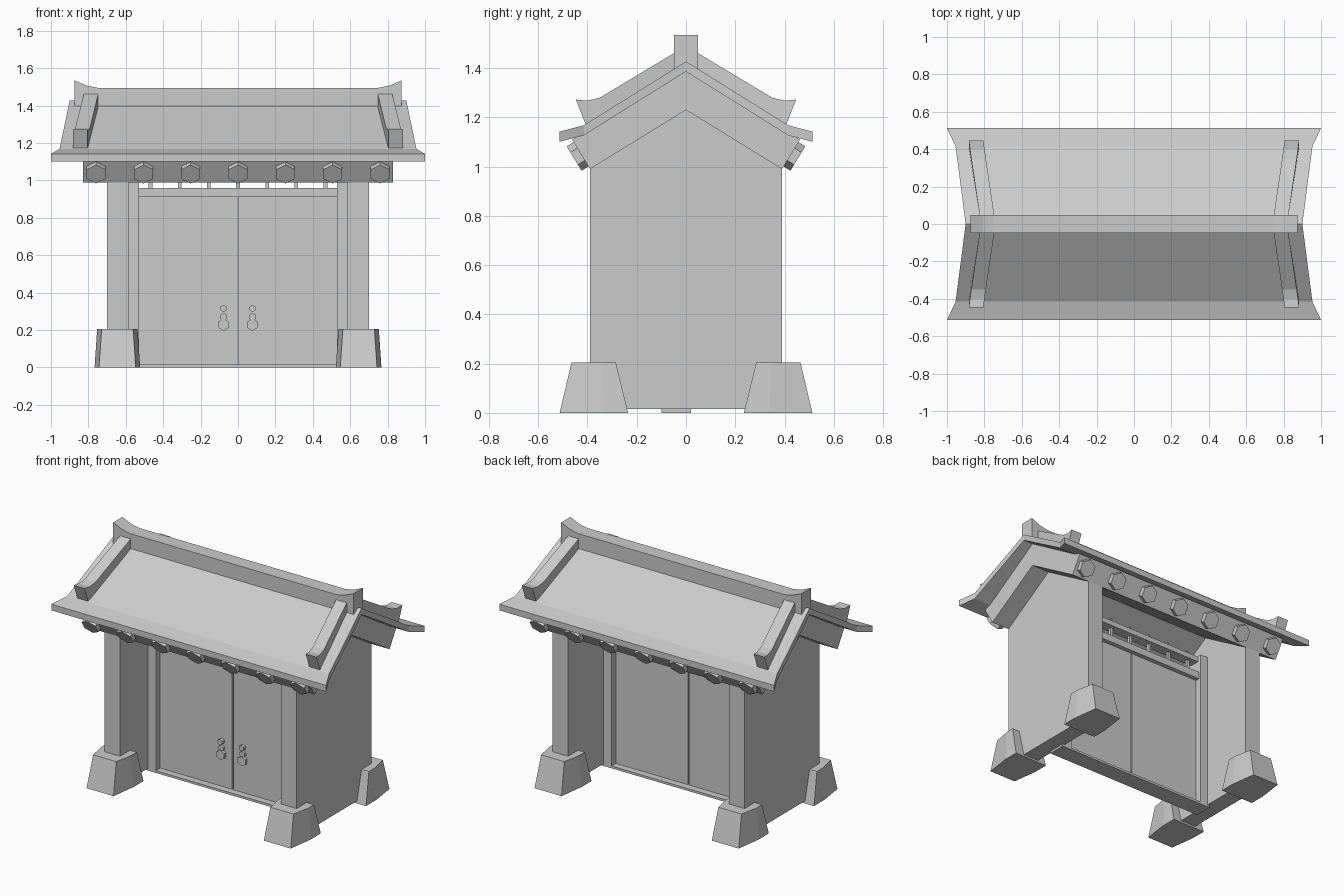
import bpy, bmesh, math

if "Cube" in bpy.data.objects:
    bpy.data.objects.remove(bpy.data.objects["Cube"])

stone = bpy.data.materials.new("plain_grey")
stone.diffuse_color = (0.6, 0.6, 0.6, 1)
stone.use_nodes = True
stone.node_tree.nodes["Principled BSDF"].inputs["Base Color"].default_value = stone.diffuse_color


def loft(name, rings):
    """Skin a closed solid through rings of equal point count."""
    bm = bmesh.new()
    rows = [[bm.verts.new(p) for p in r] for r in rings]
    n = len(rows[0])
    for a, b in zip(rows, rows[1:]):
        for i in range(n):
            j = (i + 1) % n
            bm.faces.new((a[i], a[j], b[j], b[i]))
    bm.faces.new(rows[0])
    bm.faces.new(rows[-1])
    bmesh.ops.recalc_face_normals(bm, faces=bm.faces)
    me = bpy.data.meshes.new(name)
    bm.to_mesh(me)
    bm.free()
    me.materials.append(stone)
    ob = bpy.data.objects.new(name, me)
    bpy.context.collection.objects.link(ob)
    return ob


def box(name, x0, x1, y0, y1, z0, z1):
    return loft(name, [[(x0, y0, z), (x1, y0, z), (x1, y1, z), (x0, y1, z)]
                       for z in (z0, z1)])


def extrude_x(name, profile, x0, x1):
    return loft(name, [[(x, y, z) for y, z in profile] for x in (x0, x1)])


def hexagon(name, center, axis, up, r, depth):
    """Six-sided bar: starts at center, runs along axis (y, z)."""
    cx, cy, cz = center
    rings = []
    for d in (0, depth):
        ring = []
        for k in range(6):
            a = math.radians(60 * k)
            u, v = r * math.cos(a), r * math.sin(a)
            ring.append((cx + v, cy + up[0] * u + axis[0] * d,
                         cz + up[1] * u + axis[1] * d))
        rings.append(ring)
    return loft(name, rings)


# Gabled side walls
wall = [(-0.39, 0.015), (0.39, 0.015), (0.39, 0.995), (0, 1.235), (-0.39, 0.995)]
extrude_x("left_wall", wall, -0.70, -0.585)
extrude_x("right_wall", wall, 0.585, 0.70)

# Tapered corner footings with chamfered outer corners
for sx in (-1, 1):
    for sy in (-1, 1):
        rings = []
        for z, hx, yo, yc, yi in ((0, 0.122, 0.513, 0.34, 0.235),
                                  (0.205, 0.108, 0.465, 0.345, 0.285)):
            c = 0.645 * sx
            rings.append([(c - hx, sy * yi, z), (c - hx, sy * yc, z),
                          (c - hx + 0.024, sy * yo, z), (c + hx - 0.024, sy * yo, z),
                          (c + hx, sy * yc, z), (c + hx, sy * yi, z)])
        loft("footing", rings)

# Door frame and leaves
box("threshold", -0.60, 0.60, -0.10, 0.02, 0, 0.015)
for s in (-1, 1):
    xs = sorted((0.528 * s, 0.585 * s))
    box("door_post", *xs, -0.10, 0.02, 0.0, 1.08)
    xs = sorted((0.004 * s, 0.53 * s))
    box("door_leaf", *xs, -0.055, -0.025, 0.012, 0.915)
box("lintel", -0.53, 0.53, -0.085, 0.005, 0.912, 0.96)
box("upper_rail", -0.53, 0.53, -0.075, -0.005, 1.04, 1.075)

# Pointed spindles above the doors
for i in range(7):
    x = (i - 3) * 0.156
    rings = [[(x - r, -0.04 - r, z), (x + r, -0.04 - r, z),
              (x + r, -0.04 + r, z), (x - r, -0.04 + r, z)]
             for z, r in ((0.95, 0.01), (1.085, 0.01), (1.115, 0.001))]
    loft("spindle", rings)

# Door pulls on the front
for s in (-1, 1):
    for z, r, d in ((0.315, 0.019, 0.028), (0.27, 0.021, 0.018), (0.228, 0.032, 0.024)):
        hexagon("door_pull", (0.077 * s, -0.05, z), (-1, 0), (0, 1), r, d)

# Thick chevron supporting the roof
extrude_x("roof_core", [(0, 1.23), (0.39, 0.99), (0.463, 1.11), (0, 1.386),
                        (-0.463, 1.11), (-0.39, 0.99)], -0.83, 0.83)

# Hexagonal rafter ends, square to the roof slope
for sy in (-1, 1):
    for i in range(7):
        hexagon("rafter_end", ((i - 3) * 0.253, 0.41 * sy, 1.06),
                (0.852 * sy, -0.523), (0.523 * sy, 0.852), 0.058, 0.052)

# Roof sheet flaring out at the eaves
rings = []
for y, hx, z in ((-0.513, 1.0, 1.142), (-0.415, 0.954, 1.168), (0, 0.90, 1.427),
                 (0.415, 0.954, 1.168), (0.513, 1.0, 1.142)):
    rings.append([(-hx, y, z), (hx, y, z), (hx, y, z - 0.041), (-hx, y, z - 0.041)])
loft("roof_sheet", rings)

# Main ridge with upturned ends
loft("main_ridge", [[(x, y, z) for y, z in ((-0.048, 1.388), (0.048, 1.388),
                                            (0.048, t), (-0.048, t))]
                    for x, t in ((-0.875, 1.535), (-0.81, 1.507), (-0.75, 1.495),
                                 (0.75, 1.495), (0.81, 1.507), (0.875, 1.535))])

# Descending ridges near the gable ends
for sx in (-1, 1):
    for sy in (-1, 1):
        rings = []
        for x, yt, zt, yb, zb in ((0.785, 0.04, 1.466, 0.04, 1.385),
                                  (0.831, 0.35, 1.28, 0.33, 1.20),
                                  (0.838, 0.40, 1.268, 0.375, 1.178),
                                  (0.844, 0.447, 1.272, 0.407, 1.17)):
            rings.append([(sx * (x - 0.039), sy * yt, zt), (sx * (x + 0.039), sy * yt, zt),
                          (sx * (x + 0.039), sy * yb, zb), (sx * (x - 0.039), sy * yb, zb)])
        loft("descending_ridge", rings)
